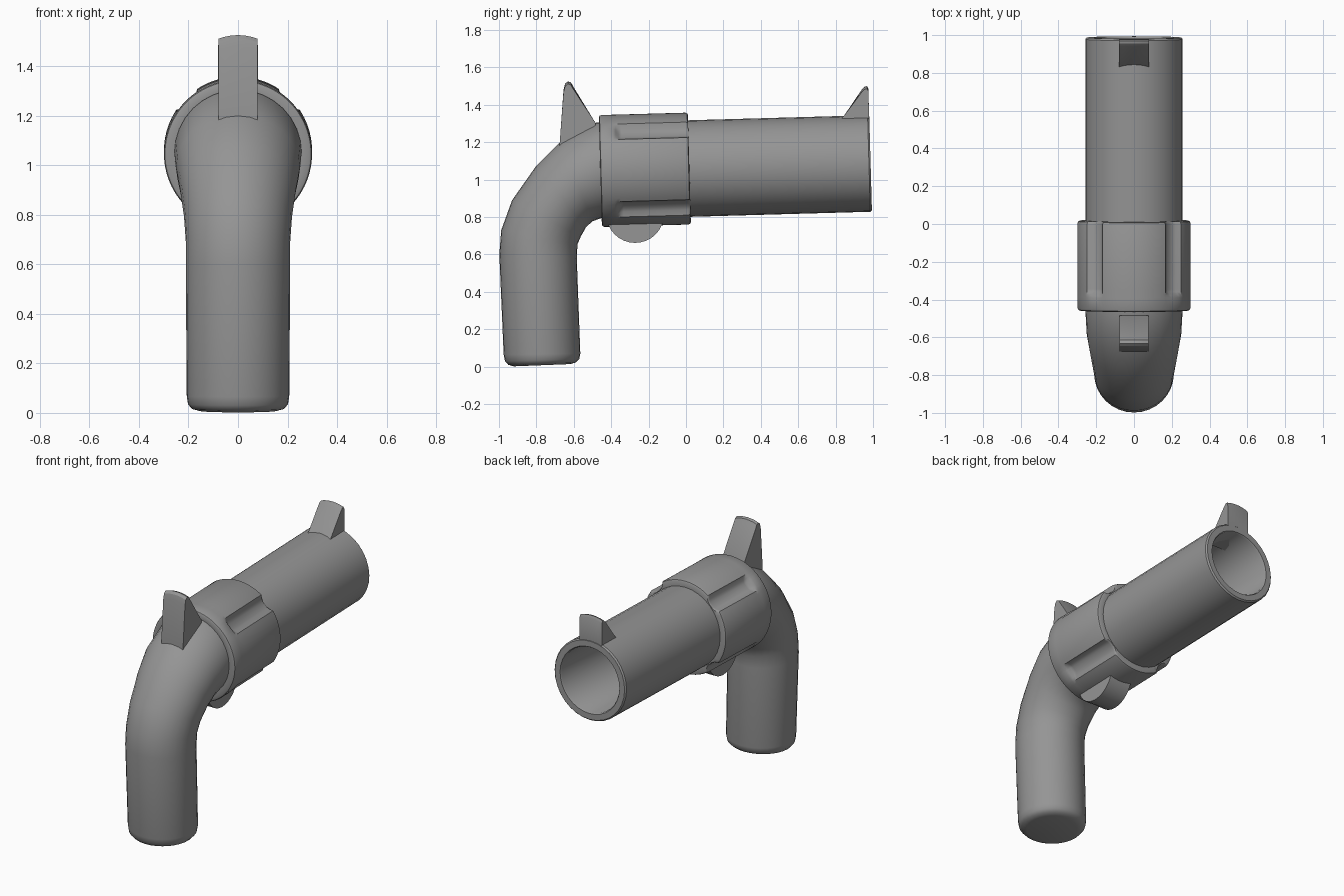
import bpy, bmesh, math

if "Cube" in bpy.data.objects:
    bpy.data.objects.remove(bpy.data.objects["Cube"])

grey = bpy.data.materials.new("grey plastic")
grey.diffuse_color = (0.30, 0.30, 0.30, 1)
grey.use_nodes = True
grey.node_tree.nodes["Principled BSDF"].inputs["Base Color"].default_value = grey.diffuse_color
TILT = 0.028  # slight upward lean of the barrel axis


def finish(name, bm, angle=35):
    bmesh.ops.recalc_face_normals(bm, faces=bm.faces)
    me = bpy.data.meshes.new(name)
    bm.to_mesh(me)
    bm.free()
    me.materials.append(grey)
    ob = bpy.data.objects.new(name, me)
    bpy.context.collection.objects.link(ob)
    bpy.ops.object.select_all(action='DESELECT')
    ob.select_set(True)
    bpy.context.view_layer.objects.active = ob
    bpy.ops.object.shade_smooth_by_angle(angle=math.radians(angle))
    return ob


def loft(name, rings, angle=35):
    """Skin a list of equal-length point rings and cap both ends."""
    bm = bmesh.new()
    vs = [[bm.verts.new(p) for p in ring] for ring in rings]
    n = len(vs[0])
    for a, b in zip(vs, vs[1:]):
        for i in range(n):
            j = (i + 1) % n
            bm.faces.new((a[i], a[j], b[j], b[i]))
    bm.faces.new(vs[0])
    bm.faces.new(vs[-1])
    return finish(name, bm, angle)


def axis_ring(y, radius, n=32):
    """Ring around the barrel axis; radius is a number or a function of angle."""
    pts = []
    for i in range(n):
        t = 2 * math.pi * i / n
        r = radius(t) if callable(radius) else radius
        s = r * math.sin(t)
        pts.append((r * math.cos(t), y - TILT * s, 1.059 + TILT * y + s))
    return pts


def fin(name, profile, half=0.08, crown=0.0, top=9.0):
    """Side profile (y, z) extruded across x, its top edge slightly crowned."""
    xs = [half * k / 3 for k in range(-3, 4)]
    return loft(name, [[(x, y, z - (crown * (x / half) ** 2 if z > top else 0))
                        for y, z in profile] for x in xs], 30)


# hollow barrel
loft("barrel", [axis_ring(y, r) for y, r in (
    (-0.42, 0.258), (0.978, 0.258), (0.987, 0.25), (0.987, 0.213),
    (0.978, 0.207), (0.05, 0.207))])


# fluted drum: four grooves on the diagonals, open towards the muzzle
def fluted(depth, inset=0.0):
    def radius(t):
        off = abs((t % (math.pi / 2)) - math.pi / 4)
        k = min(1, max(0, (0.175 - off) / 0.07))
        return 0.299 - inset - depth * k * k * (3 - 2 * k)
    return radius


loft("drum", [axis_ring(y, fluted(d, i), 96) for y, d, i in (
    (-0.458, 0, 0.035), (-0.458, 0, 0.012), (-0.454, 0, 0.004), (-0.445, 0, 0),
    (-0.385, 0, 0), (-0.37, 0.009, 0), (-0.355, 0.026, 0), (-0.34, 0.032, 0),
    (0.004, 0.032, 0), (0.014, 0.030, 0.004), (0.018, 0.024, 0.012),
    (0.018, 0.0, 0.042))])

# curved grip: each section is (outer y, z, inner y, z, half width)
sections = (
    (-0.920, 0.002, -0.620, 0.014, 0.155), (-0.950, 0.010, -0.590, 0.022, 0.186),
    (-0.968, 0.030, -0.571, 0.040, 0.202), (-0.975, 0.065, -0.565, 0.070, 0.207),
    (-0.998, 0.600, -0.584, 0.580, 0.211), (-0.988, 0.730, -0.580, 0.655, 0.211),
    (-0.930, 0.890, -0.563, 0.695, 0.218), (-0.800, 1.075, -0.535, 0.745, 0.235),
    (-0.670, 1.205, -0.500, 0.778, 0.250), (-0.480, 1.305, -0.450, 0.795, 0.257),
    (-0.400, 1.306, -0.400, 0.795, 0.257))
rings = []
for oy, oz, iy, iz, w in sections:
    ring = []
    for i in range(32):
        t = 2 * math.pi * i / 32
        k = (1 + math.cos(t)) / 2
        ring.append((w * math.sin(t), iy + (oy - iy) * k, iz + (oz - iz) * k))
    rings.append(ring)
loft("grip", rings, 50)

# hammer and front sight
fin("hammer", [(-0.675, 1.10), (-0.675, 1.20), (-0.655, 1.48), (-0.647, 1.512),
               (-0.632, 1.526), (-0.615, 1.520), (-0.604, 1.500),
               (-0.485, 1.305), (-0.47, 1.10)], 0.078, 0.014, 1.47)
fin("front_sight", [(0.79, 1.28), (0.845, 1.342), (0.940, 1.482), (0.955, 1.497),
                    (0.968, 1.500), (0.976, 1.485), (0.978, 1.345), (0.978, 1.30)],
    0.08, 0.014, 1.47)

# rounded trigger
fin("trigger", [(-0.272 + 0.155 * math.cos(a), 0.817 + 0.155 * math.sin(a))
                for a in (2 * math.pi * i / 32 for i in range(32))], 0.078)
